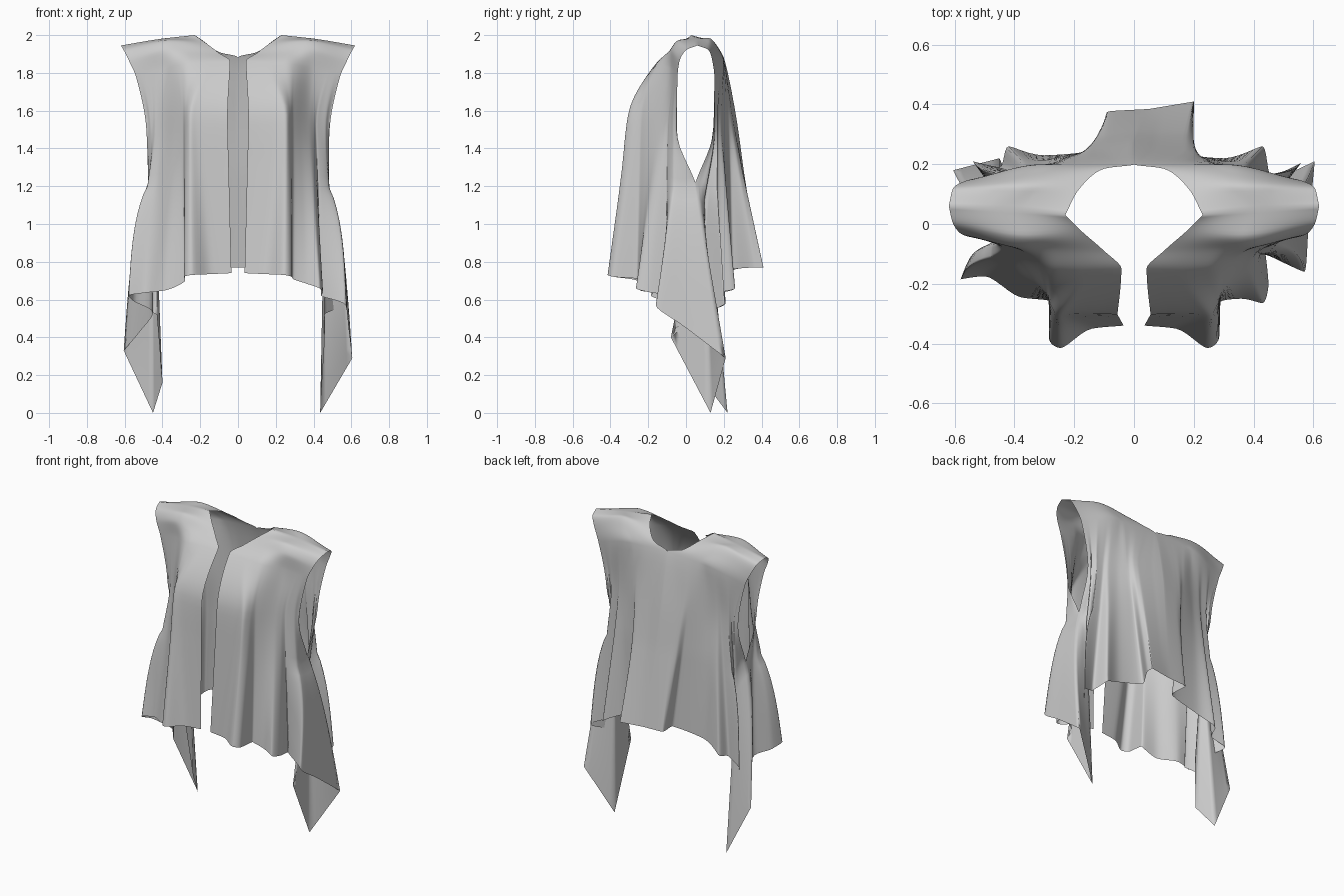
import bpy, bmesh, math
from mathutils import Vector as V

if "Cube" in bpy.data.objects:
    bpy.data.objects.remove(bpy.data.objects["Cube"])


def smooth(pts, steps, uniform=False):
    """Shape-preserving cubic through points: no overshoot."""
    pts = [V(p) for p in pts]
    n = len(pts)
    h = [1.0 if uniform else max((pts[i + 1] - pts[i]).length, 1e-5) for i in range(n - 1)]
    d = [(pts[i + 1] - pts[i]) / h[i] for i in range(n - 1)]
    m = [d[0].copy()]
    for i in range(1, n - 1):
        m.append(V([2 * a * b / (a + b) if a * b > 0 else 0 for a, b in zip(d[i - 1], d[i])]))
    m.append(d[-1].copy())
    out = []
    for i in range(n - 1):
        for k in range(steps):
            t = k / steps
            out.append(pts[i] * (2*t**3 - 3*t**2 + 1) + m[i] * h[i] * (t**3 - 2*t*t + t)
                       + pts[i + 1] * (3*t*t - 2*t**3) + m[i + 1] * h[i] * (t**3 - t*t))
    return out + [pts[-1]]


def at(curve, t):
    f = t * (len(curve) - 1)
    i = min(int(f), len(curve) - 2)
    return curve[i].lerp(curve[i + 1], f - i)


# Guide rows from the inner edge to the armhole, shoulder downwards
SHOULDER = [(.23, .03, 2), (.41, .05, 1.98), (.62, .06, 1.945)]
FRONT = [SHOULDER,
         [(.18, -.02, 1.965), (.36, -.035, 1.975), (.605, 0, 1.92)],
         [(.10, -.09, 1.905), (.34, -.085, 1.92), (.575, -.035, 1.86)],
         [(.042, -.15, 1.86), (.25, -.155, 1.85), (.40, -.08, 1.82), (.54, -.045, 1.78)],
         [(.055, -.30, 1.57), (.24, -.305, 1.58), (.30, -.23, 1.56), (.40, -.11, 1.53), (.485, -.05, 1.5)],
         [(.05, -.32, 1.23), (.25, -.35, 1.23), (.30, -.25, 1.23), (.41, -.14, 1.23), (.475, .05, 1.22)]]
BACK = [SHOULDER,
        [(.185, .115, 1.97), (.36, .12, 1.985), (.605, .12, 1.92)],
        [(.10, .185, 1.91), (.34, .17, 1.93), (.575, .14, 1.86)],
        [(0, .20, 1.88), (.30, .20, 1.86), (.54, .15, 1.78)],
        [(0, .265, 1.57), (.18, .24, 1.57), (.30, .20, 1.55), (.40, .17, 1.53), (.485, .145, 1.5)],
        [(0, .30, 1.23), (.30, .23, 1.23), (.475, .05, 1.22)]]

# Hem folds, inner edge to side fold
FRONT_HEM = [(.035, -.34, .74), (.14, -.35, .735), (.245, -.415, .73), (.285, -.38, .72)]


def front_hem(side):
    if side > 0:
        return FRONT_HEM + [(.29, -.26, .71), (.36, -.25, .685), (.43, -.265, .66), (.45, -.20, .64),
                            (.44, -.10, .62), (.57, -.16, .57), (.585, 0, .45), (.605, .21, .29)]
    return FRONT_HEM + [(.28, -.26, .70), (.38, -.245, .65), (.50, -.175, .635), (.58, -.185, .62),
                        (.55, -.12, .59), (.45, -.06, .53), (.52, .07, .43), (.605, .18, .33)]


def back_hem(side):
    if side > 0:
        return [(.05, .385, .77), (.20, .41, .77), (.20, .37, .77), (.135, .25, .76),
                (.30, .22, .72), (.43, .26, .66), (.46, .16, .63), (.56, .205, .58),
                (.45, .06, .52), (.46, -.08, .40), (.435, .13, 0), (.605, .21, .29)]
    return [(-.05, .385, .77), (.09, .375, .77), (.095, .35, .77), (.08, .26, .76),
            (.30, .23, .72), (.42, .26, .66), (.45, .19, .63), (.54, .21, .58),
            (.43, .06, .52), (.40, .10, .16), (.45, .22, 0), (.605, .18, .33)]


def panel(bm, rows, pts, side, straight=0):
    """Hang a cloth panel from the shoulder row down to the folded hem."""
    cut = len(pts) - straight
    hem = smooth(pts[:cut], 6, True)
    for a, b in zip(pts[cut - 1:], pts[cut:]):
        hem += [V(a).lerp(V(b), k / 6) for k in range(1, 7)]
    guides = [smooth(r, 16, True) for r in rows]
    n = len(hem) - 1
    grid = []
    reach = 0
    for i, low in enumerate(hem):
        s = i / n
        t = 1 - (1 - s) ** 1.4
        # lower rows follow the sideways reach of the hem so folds hang straight
        reach = max(reach, low.x / .605)
        tl = t if i in (0, n) else .5 * t + .5 * min(reach, 1)
        col = [at(g, t if k < 4 else tl) for k, g in enumerate(guides)]
        # fold depth fades in at chest level and fades towards the side seam
        near = hem[max(0, i - 9):i + 10]
        mean = sum(p.y for p in near) / len(near)
        if 0 < i < n:
            col[4].y += .15 * (low.y - mean) * (1 - s) ** .5
        col[5] = col[5].lerp(col[4].lerp(low, .36), .85 * (1 - s ** 6))
        line = smooth(col, 6)
        # outer side folds swell a little below the arm
        swell = .03 * max(0, min(1, (low.x - .45) / .12))
        for k in range(1, 13):
            p = col[5].lerp(low, k / 12)
            p.x += swell * math.sin(math.pi * (k / 12) ** .7)
            line.append(p)
        grid.append([bm.verts.new((p.x * side, p.y, p.z)) for p in line])
    for a, b in zip(grid, grid[1:]):
        for k in range(len(a) - 1):
            bm.faces.new((a[k], a[k + 1], b[k + 1], b[k]))


# Draped open vest: two fronts and two back halves welded together
bm = bmesh.new()
for side in (1, -1):
    panel(bm, FRONT, front_hem(side), side)
    panel(bm, BACK, back_hem(side), side, 3)
bmesh.ops.remove_doubles(bm, verts=bm.verts, dist=.0005)
bmesh.ops.recalc_face_normals(bm, faces=bm.faces)
mesh = bpy.data.meshes.new("draped_vest")
bm.to_mesh(mesh)
bm.free()
vest = bpy.data.objects.new("draped_vest", mesh)
bpy.context.collection.objects.link(vest)
for p in mesh.polygons:
    p.use_smooth = True
